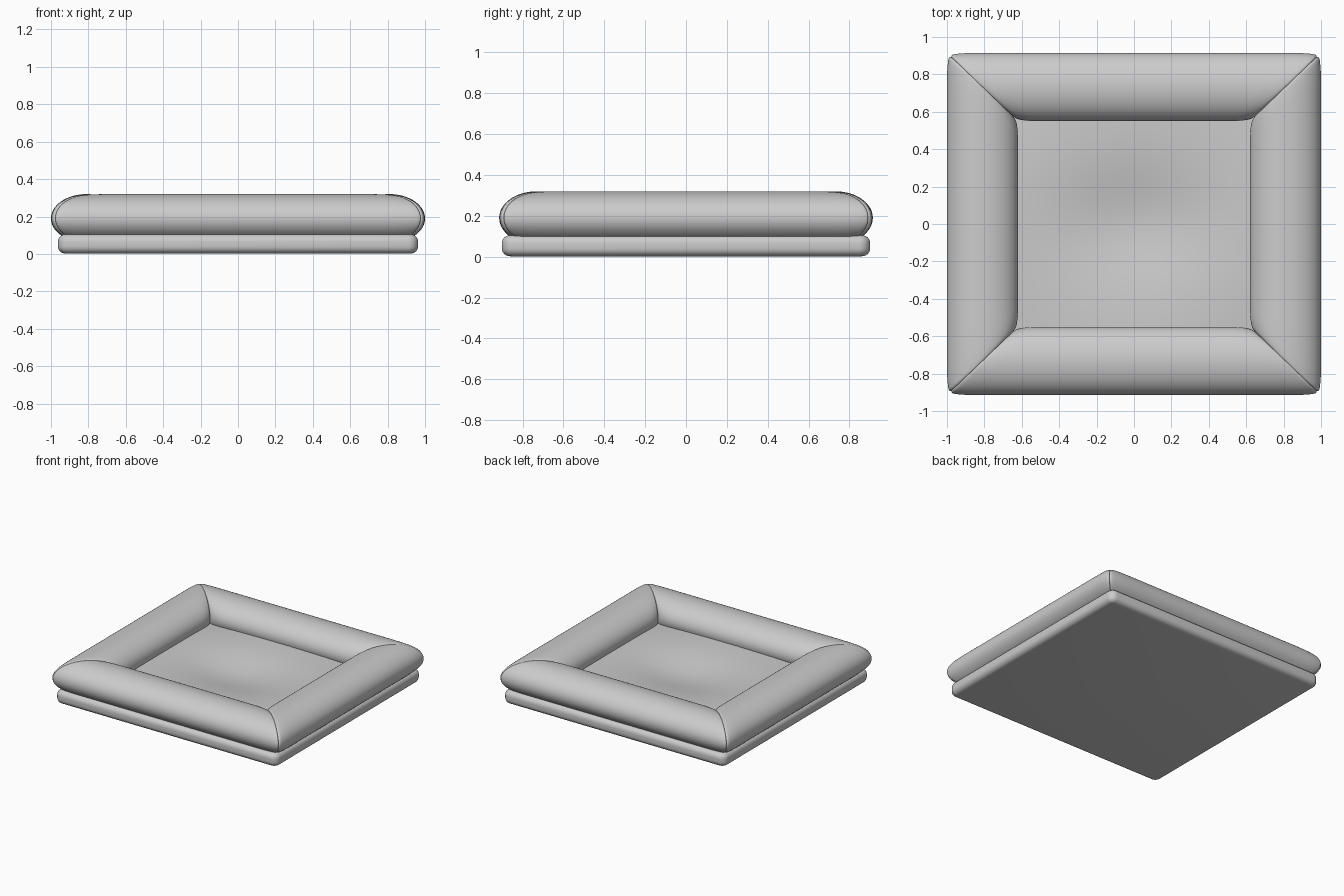
import bpy, bmesh, math

if "Cube" in bpy.data.objects:
    bpy.data.objects.remove(bpy.data.objects["Cube"])

HX, HY = 0.81, 0.7325      # bolster centre lines
RX, RY = 0.19, 0.1825      # bolster half widths
RZ, ZC = 0.13, 0.19        # bolster half height and centre height


def finish(name, bm, angle=40):
    bmesh.ops.recalc_face_normals(bm, faces=bm.faces)
    me = bpy.data.meshes.new(name)
    bm.to_mesh(me)
    bm.free()
    ob = bpy.data.objects.new(name, me)
    bpy.context.collection.objects.link(ob)
    bpy.ops.object.select_all(action='DESELECT')
    ob.select_set(True)
    bpy.context.view_layer.objects.active = ob
    bpy.ops.object.shade_smooth_by_angle(angle=math.radians(angle))
    return ob


def rounded_box(name, hx, hy, z0, z1, corner, radius):
    bm = bmesh.new()
    bmesh.ops.create_cube(bm, size=1)
    for v in bm.verts:
        v.co = (v.co.x * 2 * hx, v.co.y * 2 * hy, z0 + (v.co.z + 0.5) * (z1 - z0))
    upright = [e for e in bm.edges
               if abs(e.verts[0].co.z - e.verts[1].co.z) > 1e-4]
    bmesh.ops.bevel(bm, geom=upright, offset=corner, segments=8,
                    profile=0.5, affect='EDGES')
    rims = [e for e in bm.edges
            if abs(e.verts[0].co.z - e.verts[1].co.z) < 1e-4]
    bmesh.ops.bevel(bm, geom=rims, offset=radius, segments=6,
                    profile=0.5, affect='EDGES')
    return finish(name, bm)


def bolster(name, side, along_x):
    """Closed mitred roll, pinched and rounded over at its ends."""
    bm = bmesh.new()
    n, m = 64, 64
    rings = []
    for i in range(m + 1):
        u = math.sin(math.pi / 2 * (2 * i / m - 1))   # denser near the ends
        pinch = max(0, (abs(u) - 0.75) / 0.25)
        s = 1 - 0.07 * pinch ** 4 - 0.06 * pinch ** 30
        ring = []
        for k in range(n):
            a = 2 * math.pi * k / n
            c = s * math.cos(a)
            z = ZC + RZ * (1 - 0.5 * (1 - s)) * math.sin(a)
            x, y = HX + c * RX, HY + c * RY
            ring.append(bm.verts.new((u * x, side * y, z) if along_x
                                     else (side * x, u * y, z)))
        rings.append(ring)
    for r0, r1 in zip(rings, rings[1:]):
        for k in range(n):
            j = (k + 1) % n
            bm.faces.new((r0[k], r0[j], r1[j], r1[k]))
    bm.faces.new(rings[0])
    bm.faces.new(rings[-1])
    return finish(name, bm, 50)


# Base pad
rounded_box("base_pad", 0.963, 0.902, 0.002, 0.105, 0.055, 0.04)

# Four bolsters
bolster("front_bolster", -1, True)
bolster("back_bolster", 1, True)
bolster("left_bolster", -1, False)
bolster("right_bolster", 1, False)

# Inner cushion, a closed pad sagging in the middle
bm = bmesh.new()
bmesh.ops.create_grid(bm, x_segments=48, y_segments=48, size=1)
for v in bm.verts:
    x, y = v.co.x * 0.72, v.co.y * 0.65
    sag = 0.06 * math.exp(-(x / 0.42) ** 2 - (y / 0.3) ** 2)
    v.co = (x, y, 0.168 - sag - 0.03 * (v.co.x * v.co.y) ** 2)
skirt = bmesh.ops.extrude_edge_only(bm, edges=[e for e in bm.edges if e.is_boundary])
for v in skirt["geom"]:
    if isinstance(v, bmesh.types.BMVert):
        v.co.z = 0.08
bmesh.ops.holes_fill(bm, edges=[e for e in bm.edges if e.is_boundary], sides=0)
finish("inner_cushion", bm)
